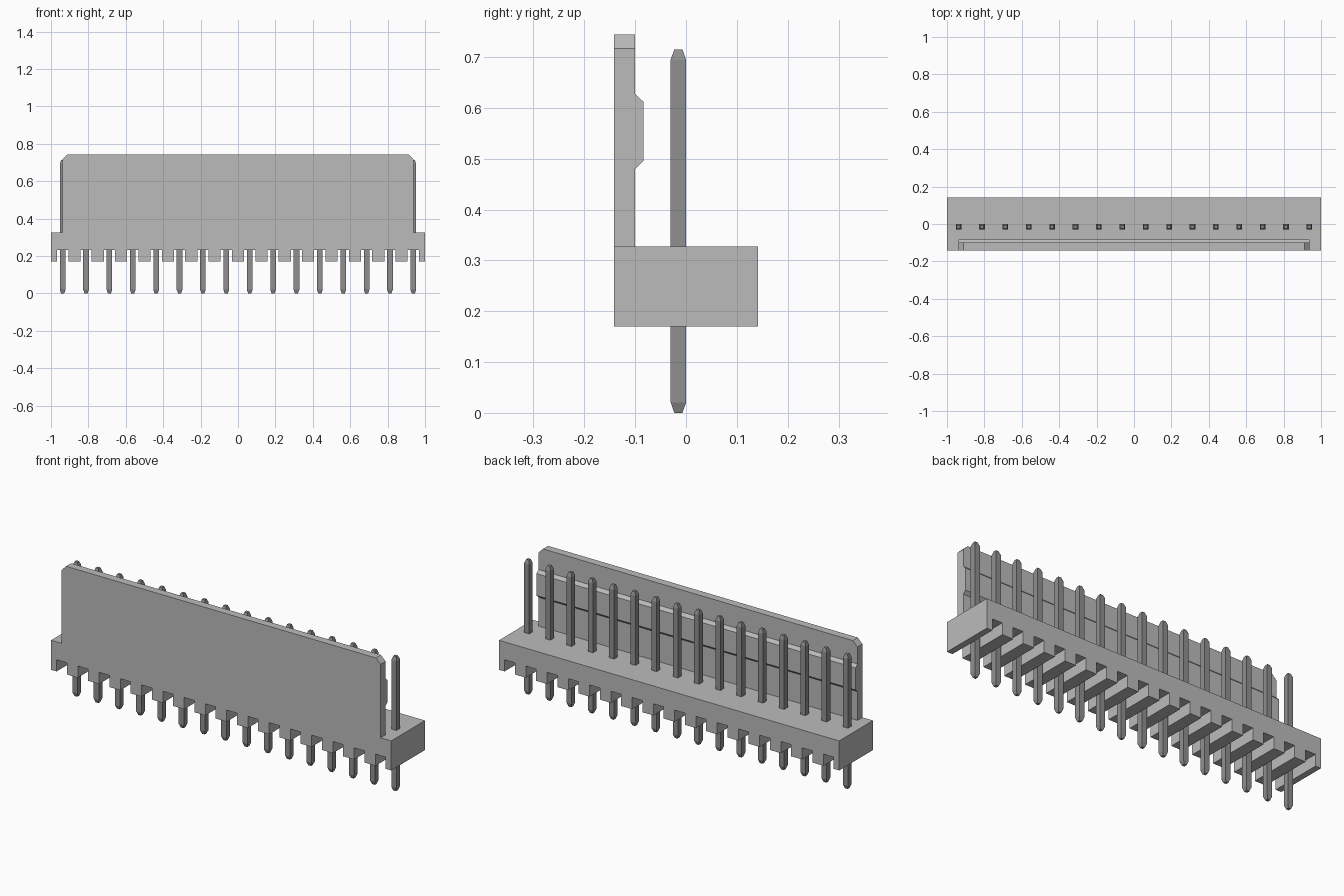
import bpy
import bmesh

cube = bpy.data.objects.get("Cube")
if cube:
    bpy.data.objects.remove(cube, do_unlink=True)


def material(name, grey):
    m = bpy.data.materials.new(name)
    m.use_nodes = True
    colour = (grey, grey, grey, 1)
    m.diffuse_color = colour
    m.node_tree.nodes["Principled BSDF"].inputs["Base Color"].default_value = colour
    return m


def prism(name, points, axis, start, end, mat):
    """Extrude a closed 2D profile along x or y."""
    def place(p, d):
        return (d, p[0], p[1]) if axis == "x" else (p[0], d, p[1])
    bm = bmesh.new()
    face = bm.faces.new([bm.verts.new(place(p, start)) for p in points])
    moved = bmesh.ops.extrude_face_region(bm, geom=[face])["geom"]
    offset = place((0, 0), end - start)
    bmesh.ops.translate(bm, vec=offset,
                        verts=[v for v in moved if isinstance(v, bmesh.types.BMVert)])
    bmesh.ops.recalc_face_normals(bm, faces=bm.faces)
    return finish(name, bm, mat)


def finish(name, bm, mat):
    mesh = bpy.data.meshes.new(name)
    bm.to_mesh(mesh)
    bm.free()
    mesh.materials.append(mat)
    obj = bpy.data.objects.new(name, mesh)
    bpy.context.collection.objects.link(obj)
    return obj


plastic = material("light grey plastic", 0.5)
metal = material("dark grey metal", 0.28)

PINS, PITCH = 16, 0.125
pin_xs = [(i - (PINS - 1) / 2) * PITCH for i in range(PINS)]
FRONT, BACK = -0.142, 0.142
BOTTOM, GROOVE, TOP = 0.17, 0.232, 0.327

# Base with a groove under every pin
profile = [(-1, TOP), (-1, BOTTOM)]
for x in pin_xs:
    a, b = x - 0.03, x + 0.03
    profile += [(a, BOTTOM), (a, GROOVE), (b, GROOVE), (b, BOTTOM)]
profile += [(1, BOTTOM), (1, TOP)]
prism("base", profile, "y", FRONT, BACK, plastic)

# Upright locking wall with clipped top corners
W, H, CLIP = 0.938, 0.744, 0.027
prism("wall", [(-W, TOP), (W, TOP), (W, H - CLIP), (W - CLIP, H),
               (CLIP - W, H), (-W, H - CLIP)], "y", FRONT, -0.1, plastic)

# Latch ridge along the inside of the wall
prism("latch_ridge", [(-0.1, 0.48), (-0.084, 0.495), (-0.084, 0.612),
                      (-0.1, 0.627)], "x", -W, W, plastic)

# Square pins with tapered ends
for i, x in enumerate(pin_xs):
    bm = bmesh.new()
    rings = []
    for z, r in ((0, 0.008), (0.02, 0.015), (0.695, 0.015), (0.715, 0.008)):
        rings.append([bm.verts.new((x + sx * r, -0.015 + sy * r, z))
                      for sx, sy in ((-1, -1), (1, -1), (1, 1), (-1, 1))])
    for low, high in zip(rings, rings[1:]):
        for k in range(4):
            n = (k + 1) % 4
            bm.faces.new((low[k], low[n], high[n], high[k]))
    bm.faces.new(rings[0][::-1])
    bm.faces.new(rings[-1])
    finish(f"pin_{i + 1}", bm, metal)
